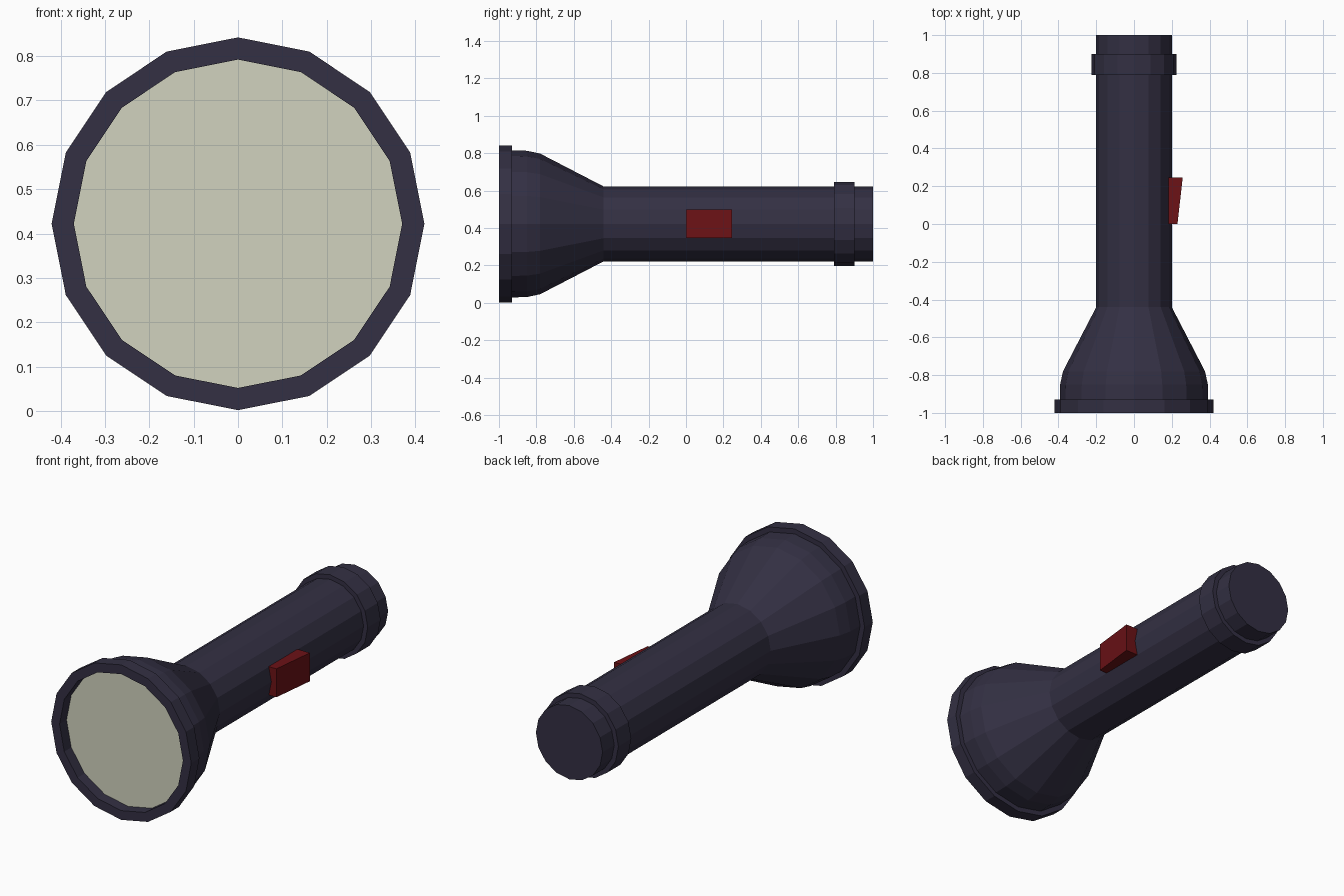
import bpy, bmesh, math

if "Cube" in bpy.data.objects:
    bpy.data.objects.remove(bpy.data.objects["Cube"])

SIDES = 16
CZ = 0.422  # height of the torch axis


def material(name, rgb):
    m = bpy.data.materials.new(name)
    m.diffuse_color = (*rgb, 1)
    m.use_nodes = True
    m.node_tree.nodes["Principled BSDF"].inputs["Base Color"].default_value = m.diffuse_color
    return m


DARK = material("dark_casing", (0.033, 0.029, 0.056))
RED = material("red_switch", (0.15, 0.006, 0.008))
GLASS = material("pale_lens", (0.64, 0.65, 0.52))


def finish(name, bm, mat):
    bmesh.ops.recalc_face_normals(bm, faces=bm.faces[:])
    me = bpy.data.meshes.new(name)
    bm.to_mesh(me)
    bm.free()
    me.materials.append(mat)
    ob = bpy.data.objects.new(name, me)
    bpy.context.collection.objects.link(ob)
    return ob


def lathe(name, profile, mat, closed=False):
    """Spin (y, radius) points round the y axis; cap the ends or close the loop."""
    bm = bmesh.new()
    rings = []
    for y, r in profile:
        rings.append([bm.verts.new((r * math.cos(a), y, CZ + r * math.sin(a)))
                      for a in (math.tau * i / SIDES for i in range(SIDES))])
    pairs = list(zip(rings, rings[1:]))
    if closed:
        pairs.append((rings[-1], rings[0]))
    else:
        bm.faces.new(rings[0])
        bm.faces.new(rings[-1])
    for a, b in pairs:
        for i in range(SIDES):
            j = (i + 1) % SIDES
            bm.faces.new((a[i], a[j], b[j], b[i]))
    return finish(name, bm, mat)


# Handle flaring into the reflector head
lathe("body", [(-0.93, 0.393), (-0.85, 0.391), (-0.78, 0.376), (-0.44, 0.2), (1, 0.2)], DARK)

# Front bezel and tail collar
lathe("bezel_ring", [(-1, 0.37), (-1, 0.42), (-0.93, 0.42), (-0.93, 0.37)], DARK, True)
lathe("tail_collar", [(0.79, 0.195), (0.79, 0.225), (0.9, 0.225), (0.9, 0.195)], DARK, True)

# Lens recessed inside the bezel
lathe("lens", [(-0.94, 0.37), (-0.93, 0.37)], GLASS)

# Wedge-shaped switch on the right side
bm = bmesh.new()
outline = [(0.17, 0), (0.23, 0), (0.258, 0.247), (0.17, 0.247)]
base = bm.faces.new([bm.verts.new((x, y, 0.346)) for x, y in outline])
top = bmesh.ops.extrude_face_region(bm, geom=[base], use_keep_orig=True)["geom"]
bmesh.ops.translate(bm, vec=(0, 0, 0.154),
                    verts=[v for v in top if isinstance(v, bmesh.types.BMVert)])
finish("switch", bm, RED)
